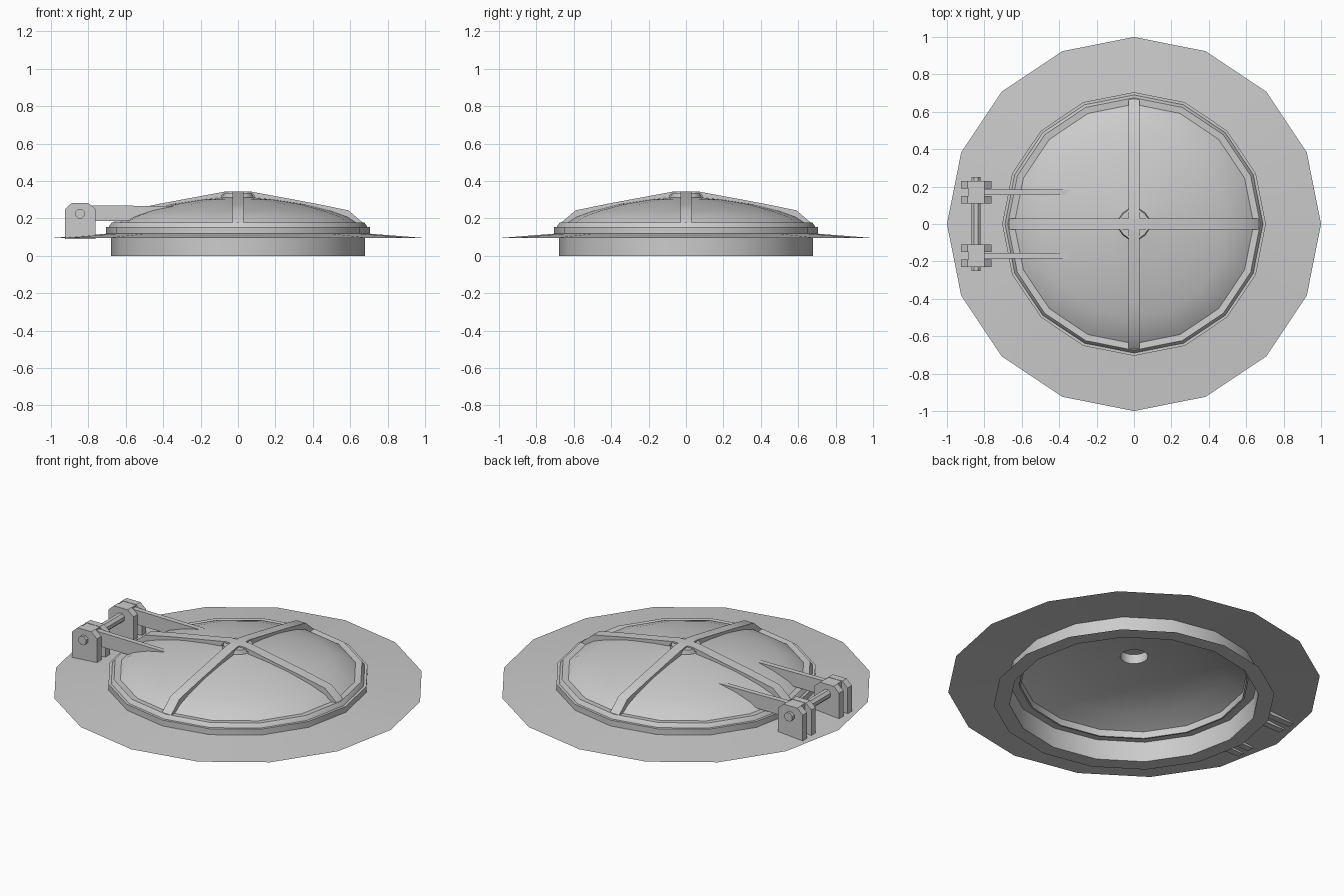
import bpy, bmesh
from math import pi, radians, cos, sin
from mathutils import Matrix, Vector

if "Cube" in bpy.data.objects:
    bpy.data.objects.remove(bpy.data.objects["Cube"])

SIDES = 16
GREY = (0.6, 0.6, 0.6, 1)
metal = bpy.data.materials.new("grey metal")
metal.use_nodes = True
metal.diffuse_color = GREY
metal.node_tree.nodes["Principled BSDF"].inputs["Base Color"].default_value = GREY


def finish(name, bm):
    mesh = bpy.data.meshes.new(name)
    bm.to_mesh(mesh)
    bm.free()
    mesh.materials.append(metal)
    obj = bpy.data.objects.new(name, mesh)
    bpy.context.collection.objects.link(obj)
    bpy.ops.object.select_all(action="DESELECT")
    obj.select_set(True)
    bpy.context.view_layer.objects.active = obj
    bpy.ops.object.shade_smooth_by_angle(angle=radians(30))


def lathe(name, profile, closed=False):
    """Turn a (radius, height) profile around z; the outside is to its right."""
    bm = bmesh.new()
    rings = []
    for r, z in profile:
        if r == 0:
            rings.append([bm.verts.new((0, 0, z))] * SIDES)
        else:
            rings.append([bm.verts.new((r * cos(2 * pi * i / SIDES), r * sin(2 * pi * i / SIDES), z))
                          for i in range(SIDES)])
    pairs = list(zip(rings, rings[1:]))
    if closed:
        pairs.append((rings[-1], rings[0]))
    for a, b in pairs:
        for i in range(SIDES):
            j = (i + 1) % SIDES
            # Drop the repeated vertex where the ring is a single point
            bm.faces.new(list(dict.fromkeys((a[i], a[j], b[j], b[i]))))
    finish(name, bm)


def slab(name, outline, y, width, turn=0):
    """Extrude an (x, z) outline to a plate of the given width centred on y."""
    bm = bmesh.new()
    face = bm.faces.new([bm.verts.new((x, y - width / 2, z)) for x, z in outline])
    out = bmesh.ops.extrude_face_region(bm, geom=[face], use_keep_orig=True)
    moved = [v for v in out["geom"] if isinstance(v, bmesh.types.BMVert)]
    bmesh.ops.translate(bm, vec=Vector((0, width, 0)), verts=moved)
    bm.transform(Matrix.Rotation(turn, 4, "Z"))
    bmesh.ops.recalc_face_normals(bm, faces=bm.faces)
    finish(name, bm)


def pin(name, x, z, radius, length):
    bm = bmesh.new()
    bmesh.ops.create_cone(bm, cap_ends=True, segments=8, radius1=radius, radius2=radius, depth=length,
                          matrix=Matrix.Translation((x, 0, z)) @ Matrix.Rotation(pi / 2, 4, "X")
                          @ Matrix.Rotation(pi / 8, 4, "Z"))
    finish(name, bm)


# Fixed seat: mounting plate, tube and rim
lathe("mounting_plate", [(1, 0.095), (0.68, 0.12)])
lathe("seat_tube", [(0.68, 0), (0.68, 0.12), (0.67, 0.12), (0.67, 0)], closed=True)
lathe("seat_lip", [(0.67, 0), (0.755, 0)])
lathe("seat_collar", [(0.62, 0.12), (0.705, 0.12), (0.705, 0.155), (0.62, 0.155)], closed=True)

# Domed lid with a hollow boss: underside outwards, then top side inwards
lathe("lid_dome", [
    (0, 0.32), (0.075, 0.32), (0.075, 0.265), (0.2, 0.255), (0.35, 0.235), (0.5, 0.2), (0.61, 0.15),
    (0.61, 0.11), (0.62, 0.11), (0.62, 0.155), (0.69, 0.155), (0.685, 0.165), (0.675, 0.178),
    (0.64, 0.175), (0.59, 0.208), (0.5, 0.24), (0.35, 0.277), (0.2, 0.3), (0.085, 0.312),
    (0.08, 0.336), (0, 0.338)])

# Cross ribs
rib = [(0, 0.325), (0, 0.345), (0.06, 0.345), (0.42, 0.278), (0.59, 0.243), (0.67, 0.175),
       (0.62, 0.165), (0.55, 0.2), (0.4, 0.24), (0.09, 0.28), (0.085, 0.325)]
for i, side in enumerate(("left", "back", "right", "front")):
    slab("rib_" + side, rib, 0, 0.06, i * pi / 2)

# Hinges: paired bracket plates, arm with knuckle, shared pin
plate = [(-0.925, 0.09), (-0.925, 0.25), (-0.89, 0.282), (-0.8, 0.282), (-0.762, 0.25), (-0.762, 0.09)]
arm = [(-0.86, 0.185), (-0.86, 0.27), (-0.8, 0.27), (-0.3, 0.265), (-0.3, 0.25), (-0.6, 0.185)]
knuckle = [(-0.885, 0.18), (-0.885, 0.28), (-0.8, 0.28), (-0.8, 0.18)]
for side, y in (("back", 0.17), ("front", -0.17)):
    for part, dy in (("left", -0.04), ("right", 0.04)):
        slab(f"hinge_plate_{side}_{part}", plate, y + dy, 0.04)
    slab("hinge_arm_" + side, arm, y, 0.03)
    slab("hinge_knuckle_" + side, knuckle, y, 0.04)
pin("hinge_pin", -0.845, 0.225, 0.027, 0.5)
